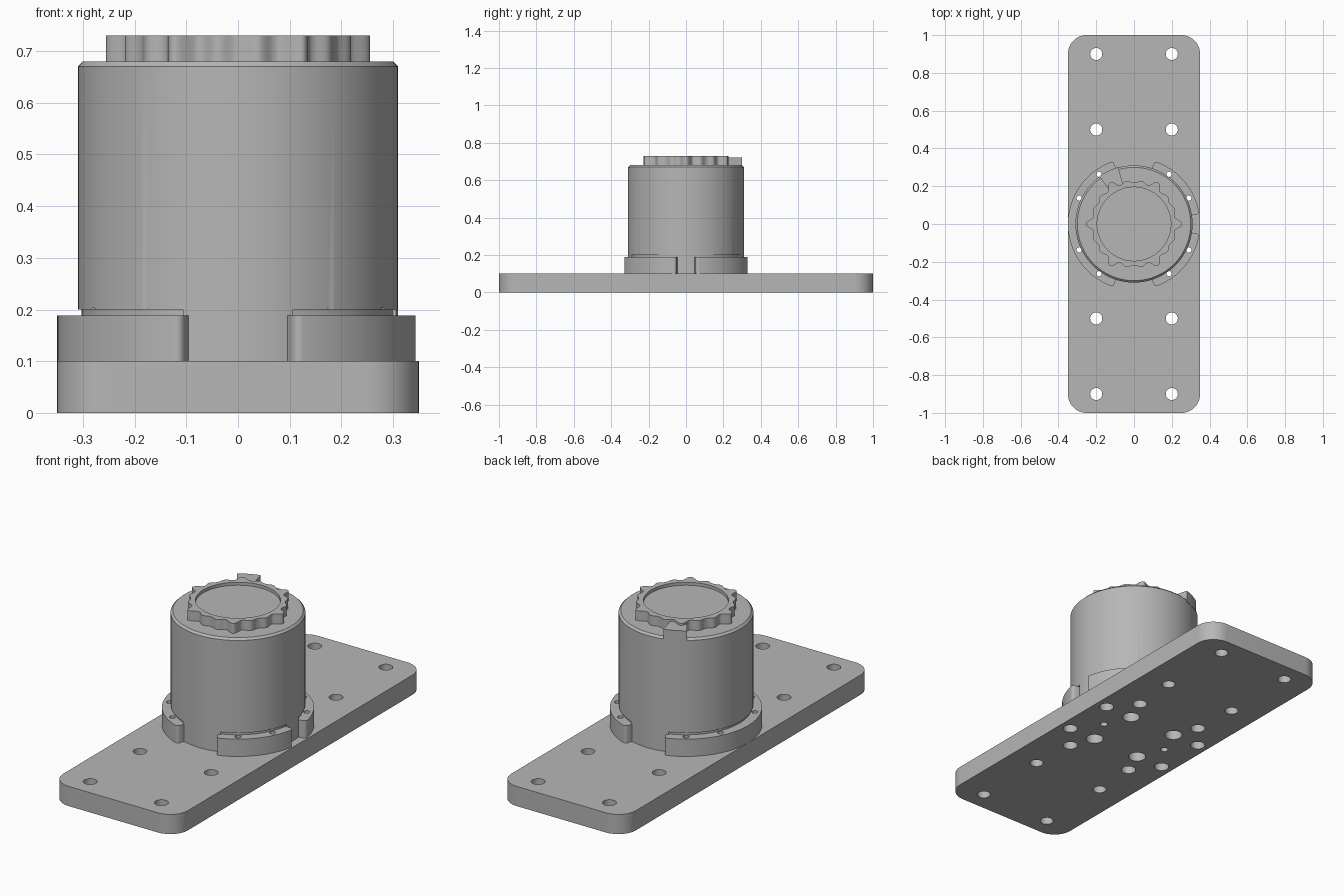
import bpy, bmesh
from math import sin, cos, pi, radians, sqrt, hypot

cube = bpy.data.objects.get("Cube")
if cube:
    bpy.data.objects.remove(cube, do_unlink=True)

grey = bpy.data.materials.new("metal_grey")
grey.use_nodes = True
grey.diffuse_color = (0.47, 0.47, 0.47, 1)
grey.node_tree.nodes["Principled BSDF"].inputs["Base Color"].default_value = grey.diffuse_color


def circle(r, n=96, x=0, y=0):
    return [(x + r * cos(2 * pi * i / n), y + r * sin(2 * pi * i / n)) for i in range(n)]


def add_stack(bm, layers):
    """Skin a list of (outline, z) rings and cap both ends."""
    rings = [[bm.verts.new((x, y, z)) for x, y in pts] for pts, z in layers]
    n = len(rings[0])
    for a, b in zip(rings, rings[1:]):
        for i in range(n):
            j = (i + 1) % n
            bm.faces.new((a[i], a[j], b[j], b[i]))
    bm.faces.new(rings[0][::-1])
    bm.faces.new(rings[-1])


def build(name, stacks):
    bm = bmesh.new()
    for layers in stacks:
        add_stack(bm, layers)
    bmesh.ops.recalc_face_normals(bm, faces=bm.faces)
    mesh = bpy.data.meshes.new(name)
    bm.to_mesh(mesh)
    bm.free()
    mesh.materials.append(grey)
    obj = bpy.data.objects.new(name, mesh)
    bpy.context.collection.objects.link(obj)
    return obj


def activate(obj):
    bpy.ops.object.select_all(action='DESELECT')
    obj.select_set(True)
    bpy.context.view_layer.objects.active = obj


def drill(obj, places, r, z0, z1):
    """Cut round holes of radius r at the given places."""
    cutter = build("drill", [[(circle(r, 32, x, y), z0), (circle(r, 32, x, y), z1)]
                             for x, y in places])
    mod = obj.modifiers.new("holes", 'BOOLEAN')
    mod.operation = 'DIFFERENCE'
    mod.solver = 'EXACT'
    mod.object = cutter
    activate(obj)
    bpy.ops.object.modifier_apply(modifier=mod.name)
    bpy.data.objects.remove(cutter, do_unlink=True)


def smooth(obj):
    activate(obj)
    bpy.ops.object.shade_smooth_by_angle(angle=radians(30))


def sector(a0, a1, r0, r1, round_off=0.0, n=48):
    """Ring segment outline between two angles, outer ends rounded."""
    angles = [radians(a0 + (a1 - a0) * i / n) for i in range(n + 1)]
    lo, hi = angles[0], angles[-1]
    if round_off:
        span = round_off / r1
        fine = [span * k / 8 for k in range(9)]
        inside = [a for a in angles if lo + span < a < hi - span]
        angles = [lo + f for f in fine] + inside + [hi - f for f in reversed(fine)]
    outer = []
    for a in angles:
        r = r1
        if round_off:
            t = max(0, 1 - min(a - lo, hi - a) / (round_off / r1))
            r -= round_off * (1 - sqrt(max(0, 1 - t * t)))
        outer.append((r * cos(a), r * sin(a)))
    return outer + [(r0 * cos(a), r0 * sin(a)) for a in reversed(angles)]


def four_way(points):
    return [(sx * x, sy * y) for x, y in points for sx in (1, -1) for sy in (1, -1)]


clamp_bolts = four_way([(0.29, 0.137), (0.185, 0.263)])

# Base plate with rounded corners, mounting holes and counterbores
corner = 0.1
outline = []
for k, (sx, sy) in enumerate([(1, 1), (-1, 1), (-1, -1), (1, -1)]):
    for i in range(13):
        a = pi / 2 * (k + i / 12)
        outline.append((sx * (0.35 - corner) + corner * cos(a),
                        sy * (1 - corner) + corner * sin(a)))
plate = build("base_plate", [[(outline, 0), (outline, 0.1)]])
drill(plate, four_way([(0.2, 0.9), (0.2, 0.5)]), 0.032, -0.05, 0.15)
drill(plate, four_way([(0.135, 0.138)]), 0.042, -0.05, 0.15)
drill(plate, [(0.192, 0), (-0.192, 0)], 0.018, -0.05, 0.15)
drill(plate, clamp_bolts, 0.035, -0.05, 0.07)
drill(plate, clamp_bolts, 0.014, 0.03, 0.15)
smooth(plate)

# Cylindrical housing with a chamfered top and a narrower foot
profile = [(0.303, 0.1), (0.303, 0.2), (0.31, 0.2), (0.31, 0.67), (0.3, 0.68)]
housing = build("housing", [[(circle(r, 128), z) for r, z in profile]])
drill(housing, clamp_bolts, 0.014, 0.15, 0.203)
smooth(housing)

# Foot lugs filling the gaps between the clamps
for name, mid, half in [("front_lug", 270, 20), ("back_lug", 90, 20), ("left_lug", 0, 9)]:
    pts = sector(mid - half, mid + half, 0.28, 0.31)
    smooth(build(name, [[(pts, 0.1), (pts, 0.2)]]))

# Curved clamps around the foot
for name, a0, a1 in [("right_clamp", 108, 252), ("back_left_clamp", 8.5, 72),
                     ("front_left_clamp", 288, 351.5)]:
    pts = sector(a0, a1, 0.302, 0.35, 0.018)
    clamp = build(name, [[(pts, 0.1), (pts, 0.188)]])
    near = [p for p in clamp_bolts if (p[0] < 0) == (name == "right_clamp")
            and (name == "right_clamp" or (p[1] > 0) == name.startswith("back"))]
    drill(clamp, near, 0.014, 0.05, 0.25)
    smooth(clamp)


# Scalloped cap: six large lobes with two small ones between each pair
def lobe(deg, pitch, half):
    d = abs((deg + pitch / 2) % pitch - pitch / 2) / half
    return 0.5 + 0.5 * cos(pi * d) if d < 1 else 0


def cap_radius(deg):
    return 0.219 + max(0.036 * lobe(deg, 60, 10), 0.012 * lobe(deg, 20, 9))


rim = [(cap_radius(d) * cos(radians(d)), cap_radius(d) * sin(radians(d))) for d in range(360)]
well = circle(0.195, 360)
smooth(build("scalloped_cap", [[(rim, 0.67), (rim, 0.73), (well, 0.73), (well, 0.715)]]))

# Latch tab running from the cap to the housing edge
tab = sector(105.5, 126, 0.2, 0.312)
smooth(build("latch_tab", [[(tab, 0.66), (tab, 0.72)]]))
